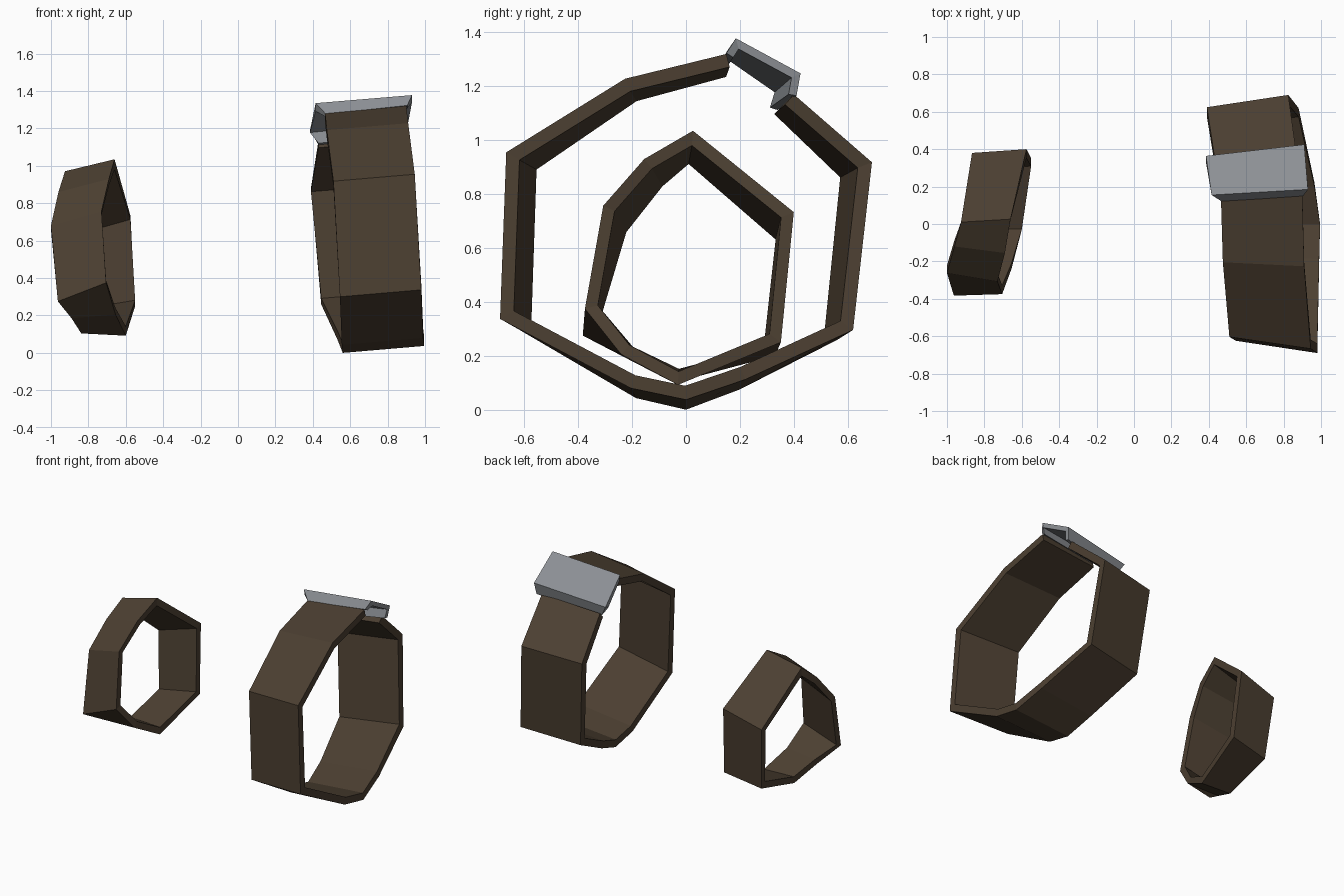
import bpy, bmesh
from mathutils import Vector

if "Cube" in bpy.data.objects:
    bpy.data.objects.remove(bpy.data.objects["Cube"])


def material(name, rgb):
    m = bpy.data.materials.new(name)
    m.diffuse_color = (*rgb, 1)
    m.use_nodes = True
    m.node_tree.nodes["Principled BSDF"].inputs["Base Color"].default_value = m.diffuse_color
    return m


leather = material("dark brown leather", (0.072, 0.05, 0.031))
steel = material("grey steel", (0.26, 0.275, 0.295))


def inset(path, t, closed):
    """Mitred offset to the left of the path, in the y-z plane."""
    n, out = len(path), []

    def normal(i):
        a, b = path[i % n], path[(i + 1) % n]
        return Vector((0, a.z - b.z, b.y - a.y)).normalized()

    for i, p in enumerate(path):
        before = normal(i - 1) if closed or i > 0 else normal(i)
        after = normal(i) if closed or i < n - 1 else normal(i - 1)
        out.append(p + (before + after) * t / (1 + before.dot(after)))
    return out


def band(name, near, far, t, mat, closed):
    """Thick strip between two edge paths (counterclockwise seen from +x)."""
    near, far = [[Vector(p) for p in path] for path in (near, far)]
    bm = bmesh.new()
    rings = [near, inset(near, t, closed), inset(far, t, closed), far]
    sections = [[bm.verts.new(r[i]) for r in rings] for i in range(len(near))]
    n = len(sections)
    for i in range(n if closed else n - 1):
        a, b = sections[i], sections[(i + 1) % n]
        for k in range(4):
            bm.faces.new((a[k], a[(k + 1) % 4], b[(k + 1) % 4], b[k]))
    if not closed:
        bm.faces.new(sections[0])
        bm.faces.new(sections[-1])
    bmesh.ops.recalc_face_normals(bm, faces=bm.faces)
    mesh = bpy.data.meshes.new(name)
    bm.to_mesh(mesh)
    bm.free()
    mesh.materials.append(mat)
    bpy.context.collection.objects.link(bpy.data.objects.new(name, mesh))


# Large strap: open loop whose ends meet under the clasp, tapering towards -x
large = [(.90, .15, 1.32), (.91, -.226, 1.228), (.945, -.667, .955),
         (.98, -.69, .337), (.99, -.205, .08), (.995, 0, .037),
         (.965, .22, .112), (.88, .62, .296), (.825, .69, .918), (.865, .40, 1.17)]
band("large_strap", large, [(x - .435, y * .905, z - .037) for x, y, z in large],
     .05, leather, False)

# Small strap: closed, slightly crumpled loop
small = [(-.66, .026, 1.035), (-.69, -.155, .93), (-.73, -.307, .757),
         (-.705, -.375, .375), (-.655, -.24, .205), (-.60, -.03, .092),
         (-.55, .352, .25), (-.575, .40, .733)]
small_far = [(-.925, .01, .971), (-.96, -.12, .86), (-1.0, -.262, .68),
             (-.963, -.383, .275), (-.89, -.21, .185), (-.838, -.03, .104),
             (-.83, .33, .20), (-.866, .38, .65)]
band("small_strap", small, small_far, .045, leather, True)

# Clasp: channel of folded sheet over the gap in the large strap
band("clasp",
     [(.90, .41, 1.165), (.91, .425, 1.248), (.93, .185, 1.378), (.905, .15, 1.323)],
     [(.43, .34, 1.112), (.385, .364, 1.19), (.415, .155, 1.335), (.47, .12, 1.277)],
     .03, steel, False)
